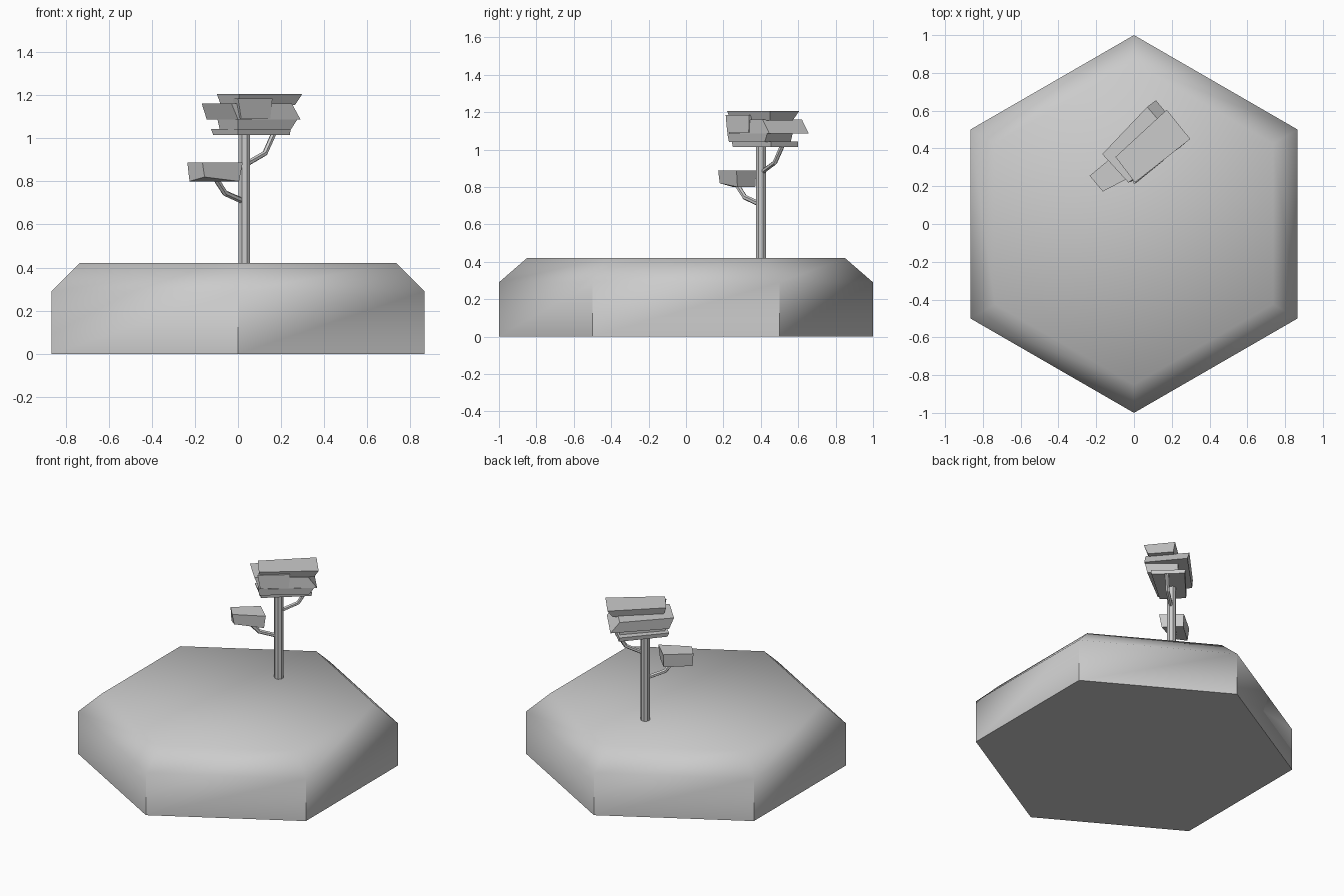
import bpy, bmesh
from math import sin, cos, pi, radians
from mathutils import Vector

if "Cube" in bpy.data.objects:
    bpy.data.objects.remove(bpy.data.objects["Cube"])


def loft(name, rings, smooth=None):
    """Closed solid through a list of rings with equal point counts."""
    bm = bmesh.new()
    loops = [[bm.verts.new(p) for p in r] for r in rings]
    n = len(loops[0])
    for a, b in zip(loops, loops[1:]):
        for i in range(n):
            j = (i + 1) % n
            bm.faces.new((a[i], a[j], b[j], b[i]))
    bm.faces.new(loops[0][::-1])
    bm.faces.new(loops[-1])
    bmesh.ops.recalc_face_normals(bm, faces=bm.faces)
    me = bpy.data.meshes.new(name)
    bm.to_mesh(me)
    bm.free()
    ob = bpy.data.objects.new(name, me)
    bpy.context.collection.objects.link(ob)
    if smooth:
        bpy.ops.object.select_all(action='DESELECT')
        ob.select_set(True)
        bpy.context.view_layer.objects.active = ob
        bpy.ops.object.shade_smooth_by_angle(angle=radians(smooth))
    return ob


def ngon(n, r, z, cx=0, cy=0, start=0.0):
    return [(cx + r * cos(start + 2 * pi * i / n),
             cy + r * sin(start + 2 * pi * i / n), z) for i in range(n)]


def slab(name, z0, z1, low, high):
    """Foliage block: four xy corners at each height."""
    return loft(name, [[(x, y, z0) for x, y in low], [(x, y, z1) for x, y in high]])


def branch(name, path, r, n=6):
    """Bent tube along a path."""
    pts = [Vector(p) for p in path]
    rings = []
    for i, p in enumerate(pts):
        d = (pts[min(i + 1, len(pts) - 1)] - pts[max(i - 1, 0)]).normalized()
        u = d.cross(Vector((1, -1, 0))).normalized()
        v = d.cross(u)
        rings.append([p + r * (u * cos(2 * pi * k / n) + v * sin(2 * pi * k / n))
                      for k in range(n)])
    return loft(name, rings)


# hexagonal ground tile with chamfered rim
loft("ground_tile", [ngon(6, r, z, start=pi / 2)
                     for r, z in ((1, 0), (1, 0.29), (0.85, 0.42))], smooth=50)

# trunk and branches
loft("trunk", [ngon(8, 0.029, z, 0.03, 0.40, pi / 8) for z in (0.41, 1.03)])
branch("lower_branch", [(0.03, 0.40, 0.705), (-0.06, 0.315, 0.745), (-0.105, 0.27, 0.815)], 0.014)
branch("upper_branch", [(0.03, 0.40, 0.875), (0.125, 0.475, 0.93), (0.165, 0.515, 1.02)], 0.013)

# stacked crown, corners listed front, right, back, left
slab("crown_bottom", 1.015, 1.042,
     [(0.00, 0.25), (0.24, 0.455), (0.09, 0.60), (-0.115, 0.365)],
     [(0.00, 0.245), (0.245, 0.455), (0.085, 0.60), (-0.125, 0.36)])
slab("crown_lower", 1.04, 1.087,
     [(0.00, 0.23), (0.245, 0.42), (0.11, 0.56), (-0.085, 0.35)],
     [(0.00, 0.22), (0.275, 0.435), (0.12, 0.57), (-0.095, 0.34)])
slab("crown_middle", 1.087, 1.16,
     [(0.00, 0.23), (0.29, 0.445), (0.116, 0.655), (-0.145, 0.39)],
     [(-0.03, 0.22), (0.25, 0.41), (0.07, 0.62), (-0.168, 0.37)])
slab("crown_top", 1.155, 1.205,
     [(0.005, 0.24), (0.265, 0.45), (0.16, 0.57), (-0.08, 0.355)],
     [(0.005, 0.22), (0.298, 0.45), (0.173, 0.605), (-0.098, 0.355)])
slab("crown_front_block", 1.092, 1.185,
     [(0.015, 0.22), (0.15, 0.335), (0.08, 0.43), (-0.01, 0.28)],
     [(0.00, 0.212), (0.16, 0.338), (0.09, 0.43), (-0.025, 0.27)])

# small foliage block on the lower branch
loft("lower_foliage", [
    [(-0.155, 0.18, 0.82), (0.005, 0.275, 0.80), (-0.09, 0.37, 0.80), (-0.225, 0.25, 0.80)],
    [(-0.165, 0.172, 0.888), (0.022, 0.27, 0.888), (-0.09, 0.376, 0.888), (-0.235, 0.255, 0.888)]])
